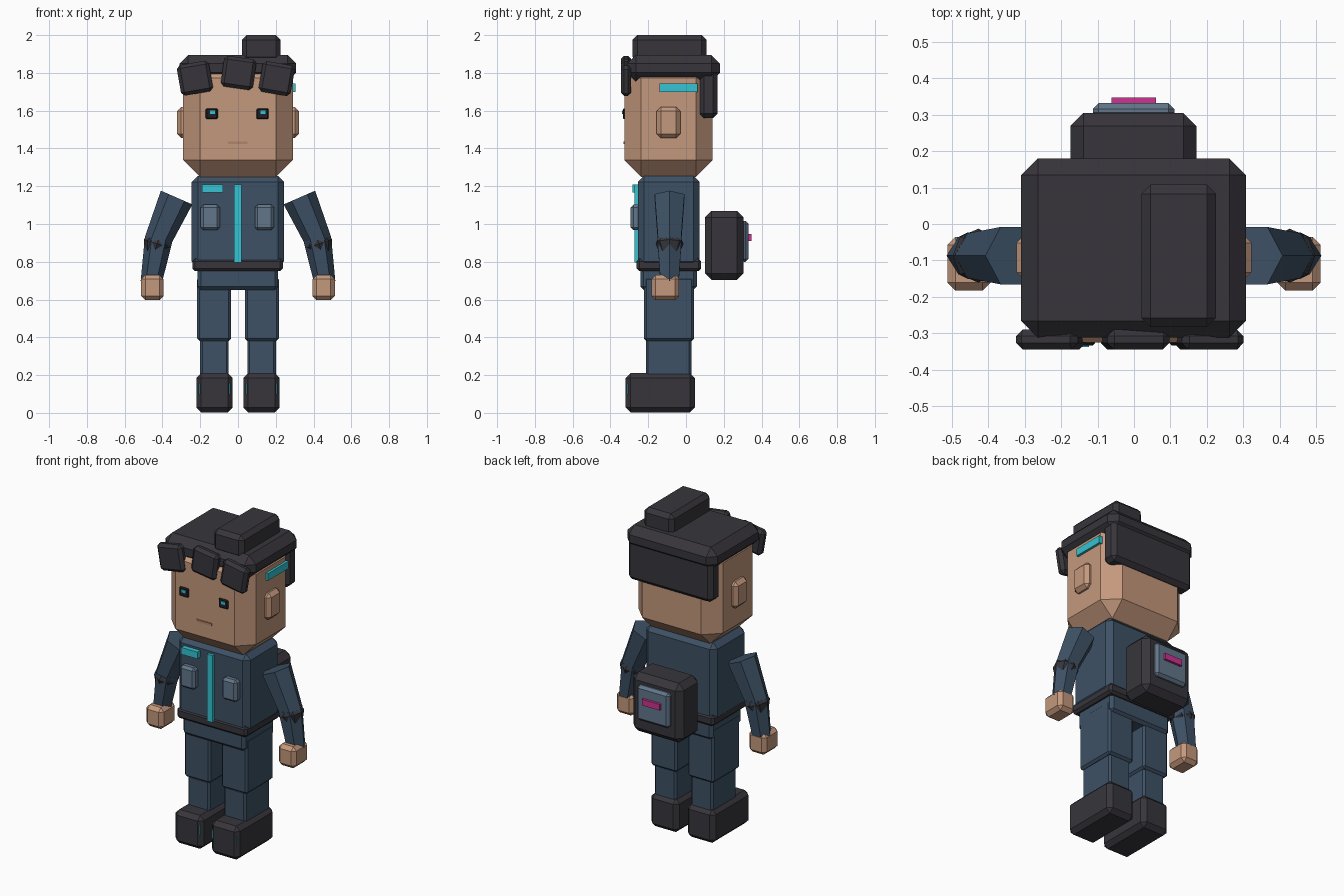
import bpy, bmesh, math
from mathutils import Vector, Matrix

cube = bpy.data.objects.get("Cube")
if cube:
    bpy.data.objects.remove(cube, do_unlink=True)


def material(name, hex_code):
    def linear(i):
        c = int(hex_code[i:i + 2], 16) / 255
        return c / 12.92 if c <= 0.04045 else ((c + 0.055) / 1.055) ** 2.4
    col = (linear(0), linear(2), linear(4), 1)
    m = bpy.data.materials.new(name)
    m.use_nodes = True
    m.diffuse_color = col
    bsdf = next(n for n in m.node_tree.nodes if n.type == 'BSDF_PRINCIPLED')
    bsdf.inputs["Base Color"].default_value = col
    return m


SKIN = material("skin", "c4987c")
LIPS = material("lips", "b3846c")
NAVY = material("navy cloth", "3d5165")
DARK = material("charcoal", "37353b")
EYE = material("eye black", "201e24")
CYAN = material("cyan trim", "35c3d2")
SLATE = material("slate panel", "62768a")
PINK = material("magenta tag", "cc3390")


def finish(name, bm, mat):
    bmesh.ops.recalc_face_normals(bm, faces=bm.faces)
    mesh = bpy.data.meshes.new(name)
    bm.to_mesh(mesh)
    bm.free()
    mesh.materials.append(mat)
    obj = bpy.data.objects.new(name, mesh)
    bpy.context.collection.objects.link(obj)
    return obj


def block(name, mat, x, y, z, bevel=0.0, tilt=0.0):
    """Chamfered box from axis ranges, tilted about its own y axis."""
    size = [r[1] - r[0] for r in (x, y, z)]
    mid = [(r[1] + r[0]) / 2 for r in (x, y, z)]
    bm = bmesh.new()
    bmesh.ops.create_cube(bm, size=1)
    bmesh.ops.scale(bm, vec=size, verts=bm.verts)
    if bevel:
        bmesh.ops.bevel(bm, geom=bm.edges[:], offset=bevel, segments=1,
                        affect='EDGES', profile=0.5)
    obj = finish(name, bm, mat)
    obj.location = mid
    obj.rotation_euler = (0, math.radians(tilt), 0)
    return obj


def pair(name, mat, x, y, z, bevel=0.0):
    """Mirrored left (+x) and right (-x) blocks."""
    block("left_" + name, mat, x, y, z, bevel)
    block("right_" + name, mat, (-x[1], -x[0]), y, z, bevel)


def limb(name, mat, top, bottom, r_top, r_bottom):
    """Tapered six-sided limb segment between two points."""
    a, b = Vector(top), Vector(bottom)
    axis = a - b
    bm = bmesh.new()
    bmesh.ops.create_cone(bm, cap_ends=True, segments=6, radius1=r_bottom,
                          radius2=r_top, depth=axis.length)
    # put one corner of the hexagon in the plane of the arm swing
    far = max(bm.verts, key=lambda v: abs(v.co.x))
    spin = -math.atan2(far.co.y, far.co.x)
    lean = Matrix.Rotation(math.atan2(axis.x, axis.z), 4, 'Y')
    bm.transform(Matrix.Translation((a + b) / 2) @ lean
                 @ Matrix.Rotation(spin, 4, 'Z'))
    return finish(name, bm, mat)


# Head and face
block("head", SKIN, (-.29, .29), (-.325, .14), (1.25, 1.86), .088)
pair("ear", SKIN, (.26, .323), (-.155, -.03), (1.455, 1.62), .022)
for side, cx in (("right", -.139), ("left", .13)):
    block(side + "_eye", EYE, (cx - .032, cx + .032), (-.334, -.32),
          (1.555, 1.612), .006)
    block(side + "_eye_glint", CYAN, (cx - .01, cx + .016),
          (-.338, -.33), (1.582, 1.6))
block("mouth", LIPS, (-.053, .05), (-.331, -.32), (1.424, 1.438))
block("temple_strip", CYAN, (.27, .305), (-.14, .06), (1.70, 1.745))

# Hair
block("hair_cap", DARK, (-.31, .308), (-.312, .18), (1.755, 1.895), .046)
block("hair_back", DARK, (-.29, .29), (.07, .168), (1.56, 1.84), .024)
block("hair_tuft", DARK, (.02, .225), (-.283, .108), (1.86, 2.0), .025)
for name, cx, cz, tilt in (("right", -.228, 1.772, -10),
                           ("middle", .003, 1.8, 8), ("left", .205, 1.77, 10)):
    block("fringe_" + name, DARK, (cx - .086, cx + .086), (-.345, -.29),
          (cz - .082, cz + .082), .018, tilt)

# Jacket
block("torso", NAVY, (-.245, .243), (-.255, .072), (.77, 1.255), .032)
block("belt", DARK, (-.242, .238), (-.262, .08), (.75, .817), .015)
block("zipper", CYAN, (-.02, .018), (-.273, -.25), (.795, 1.21))
block("chest_patch", CYAN, (-.19, -.08), (-.284, -.25), (1.168, 1.21))
for side, cx in (("right", -.147), ("left", .14)):
    block(side + "_pocket", SLATE, (cx - .051, cx + .051), (-.293, -.24),
          (.967, 1.102), .015)

# Hips, legs and boots
block("hips", NAVY, (-.215, .213), (-.242, .057), (.65, .77), .018)
pair("thigh", NAVY, (.037, .216), (-.222, .042), (.38, .72), .013)
pair("shin", NAVY, (.049, .2), (-.213, .028), (.19, .392), .012)
pair("boot", DARK, (.028, .221), (-.32, .048), (.003, .21), .026)
pair("boot_light", CYAN, (.042, .207), (-.313, -.29), (.1, .155))

# Arms and hands
Y = -.087
for side, s in (("left", 1), ("right", -1)):
    limb(side + "_upper_arm", NAVY, (s * .325, Y, 1.14),
         (s * .43, Y, .9), .091, .07)
    limb(side + "_forearm", NAVY, (s * .42, Y, .92),
         (s * .46, Y, .69), .074, .056)
    bm = bmesh.new()
    bmesh.ops.create_uvsphere(bm, u_segments=8, v_segments=4, radius=.074)
    elbow = finish(side + "_elbow", bm, DARK)
    elbow.location = (s * .428, Y, .895)
    elbow.rotation_euler = (0, math.radians(-18 * s), 0)
pair("hand", SKIN, (.394, .513), (-.183, -.036), (.597, .73), .022)

# Backpack
block("backpack", DARK, (-.175, .172), (.1, .305), (.703, 1.07), .036)
block("backpack_panel", SLATE, (-.113, .111), (.29, .332), (.8, 1.017), .016)
block("backpack_tag", PINK, (-.062, .06), (.32, .347), (.91, .948))
